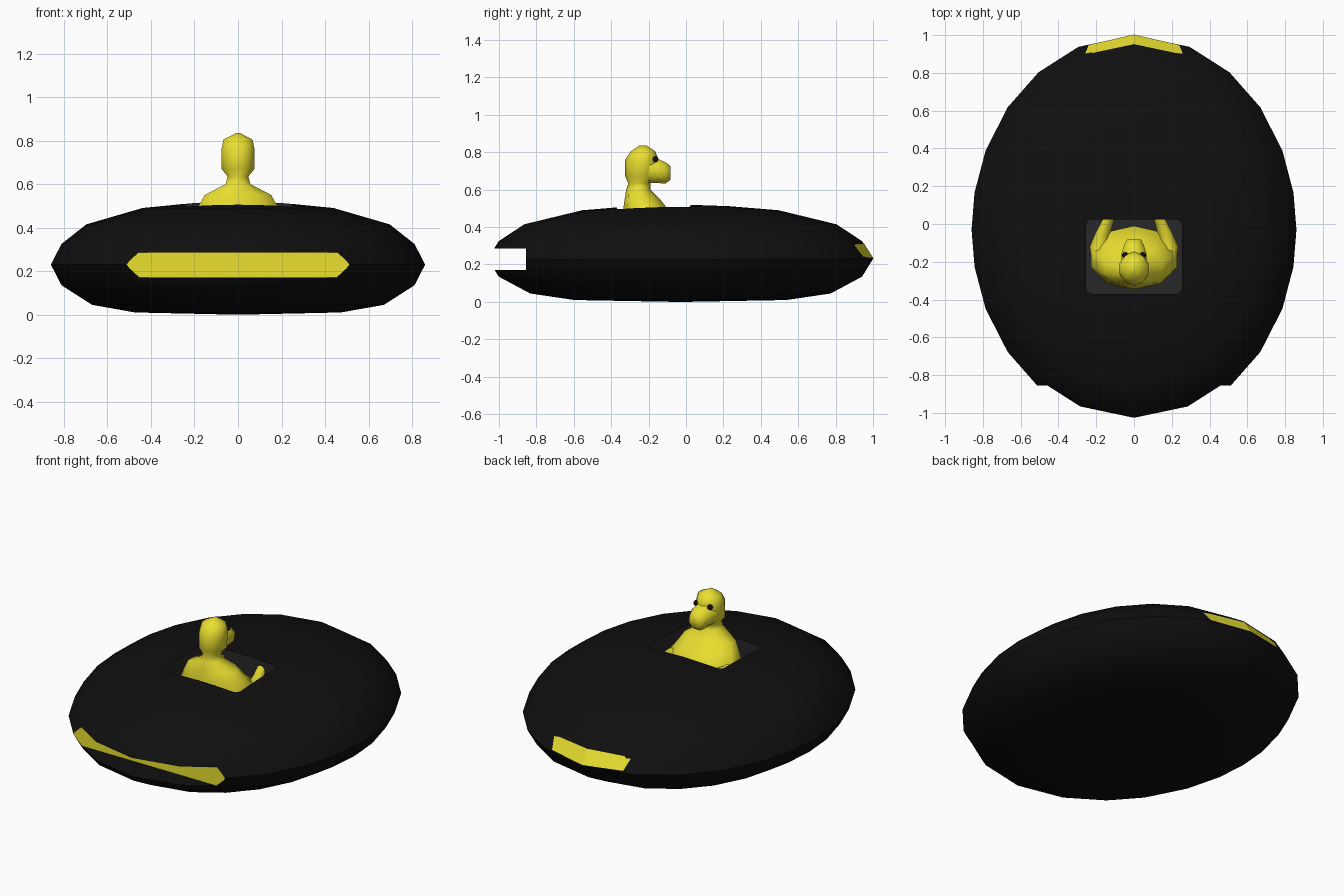
import bpy, bmesh
from math import sin, cos, radians, pi
from mathutils import Vector

if "Cube" in bpy.data.objects:
    bpy.data.objects.remove(bpy.data.objects["Cube"])


def material(name, rgb):
    m = bpy.data.materials.new(name)
    m.diffuse_color = (*rgb, 1)
    m.use_nodes = True
    m.node_tree.nodes["Principled BSDF"].inputs["Base Color"].default_value = m.diffuse_color
    return m


BLACK = material("black", (0.005, 0.005, 0.005))
GREY = material("dark_grey", (0.02, 0.02, 0.02))
YELLOW = material("yellow", (0.82, 0.74, 0.03))


def finish(name, bm, mat, angle=50):
    bmesh.ops.remove_doubles(bm, verts=bm.verts, dist=1e-4)
    bmesh.ops.recalc_face_normals(bm, faces=bm.faces)
    me = bpy.data.meshes.new(name)
    bm.to_mesh(me)
    bm.free()
    ob = bpy.data.objects.new(name, me)
    bpy.context.collection.objects.link(ob)
    me.materials.append(mat)
    bpy.ops.object.select_all(action='DESELECT')
    ob.select_set(True)
    bpy.context.view_layer.objects.active = ob
    if angle:
        bpy.ops.object.shade_smooth_by_angle(angle=radians(angle))
    return ob


def loft(name, rings, mat, angle=50):
    bm = bmesh.new()
    loops = [[bm.verts.new(p) for p in r] for r in rings]
    n = len(rings[0])
    for a, b in zip(loops, loops[1:]):
        for i in range(n):
            j = (i + 1) % n
            bm.faces.new((a[i], a[j], b[j], b[i]))
    bm.faces.new(loops[0])
    bm.faces.new(loops[-1])
    return finish(name, bm, mat, angle)


def box(name, lo, hi, mat, bevel, axis):
    # box whose edges along one axis are rounded
    bm = bmesh.new()
    bmesh.ops.create_cube(bm, size=1)
    for v in bm.verts:
        v.co = [(l + h) / 2 + c * (h - l) for l, h, c in zip(lo, hi, v.co)]
    edges = [e for e in bm.edges
             if abs((e.verts[0].co - e.verts[1].co).normalized()[axis]) > 0.9]
    bmesh.ops.bevel(bm, geom=edges, offset=bevel, segments=2, affect='EDGES', profile=0.5)
    return finish(name, bm, mat, 0)


# hull: squashed round body
quarter = [0, 11, 24, 39, 54, 70]
angles = quarter + [180 - a for a in [90] + quarter[:0:-1]]
angles += [a + 180 for a in angles]
profile = [(0.02, 0.0), (0.55, 0.01), (0.78, 0.045), (0.943, 0.135), (1, 0.23),
           (0.943, 0.325), (0.81, 0.415), (0.51, 0.49), (0.25, 0.512), (0.02, 0.52)]
hull = loft("hull", [[(0.86 * s * cos(radians(a)), -0.03 + 1.03 * s * sin(radians(a)), z)
                      for a in angles] for s, z in profile], BLACK, 0)

# cockpit opening and front slot
cutters = [box("cockpit_cutter", (-0.255, -0.37, 0.18), (0.255, 0.025, 0.8), GREY, 0.03, 2),
           box("slot_cutter", (-0.54, -1.3, 0.17), (0.54, -0.855, 0.285), YELLOW, 0.035, 1)]
for c in cutters:
    mod = hull.modifiers.new("cut", 'BOOLEAN')
    mod.operation = 'DIFFERENCE'
    mod.solver = 'EXACT'
    mod.material_mode = 'TRANSFER'
    mod.object = c
    bpy.context.view_layer.objects.active = hull
    bpy.ops.object.modifier_apply(modifier=mod.name)
for c in cutters:
    bpy.data.objects.remove(c)

# only the rear wall of the slot is yellow
names = [m.name if m else "" for m in hull.data.materials]
for p in hull.data.polygons:
    if names[p.material_index] == "yellow" and p.normal.y > -0.9:
        p.material_index = names.index("black")
bpy.ops.object.select_all(action='DESELECT')
hull.select_set(True)
bpy.context.view_layer.objects.active = hull
bpy.ops.object.shade_smooth_by_angle(angle=radians(40))

# rear lamp: flush patch on the hull
bm = bmesh.new()
top = [(-0.26, 0.897, 0.307), (0, 0.952, 0.312), (0.26, 0.897, 0.307)]
low = [(-0.24, 0.948, 0.24), (0, 1.003, 0.232), (0.24, 0.948, 0.24)]
t = [bm.verts.new(p) for p in top]
l = [bm.verts.new(p) for p in low]
for i in (0, 1):
    bm.faces.new((t[i], l[i], l[i + 1], t[i + 1]))
lamp = finish("rear_lamp", bm, YELLOW, 0)
for p in lamp.data.polygons:
    if p.normal.y < 0:
        p.flip()


def oval(z, rx, y0, y1, n=10):
    return [(rx * cos(2 * pi * i / n + pi / 2),
             (y0 + y1) / 2 + (y1 - y0) / 2 * sin(2 * pi * i / n + pi / 2), z) for i in range(n)]


# rider: torso, neck and head in one loft
loft("rider_body", [oval(*r) for r in [
    (0.18, 0.19, -0.35, -0.06), (0.30, 0.22, -0.35, -0.02), (0.42, 0.24, -0.345, -0.01),
    (0.50, 0.19, -0.335, -0.10), (0.55, 0.16, -0.328, -0.14), (0.60, 0.06, -0.32, -0.19),
    (0.635, 0.05, -0.308, -0.19), (0.67, 0.08, -0.325, -0.16), (0.76, 0.08, -0.325, -0.145),
    (0.805, 0.07, -0.295, -0.165), (0.835, 0.008, -0.25, -0.21)]], YELLOW, 60)

# snout
loft("rider_snout", [[(w * cos(pi * i / 4 + pi / 8), y, z + h * sin(pi * i / 4 + pi / 8))
                      for i in range(8)] for y, w, z, h in [
    (-0.24, 0.075, 0.70, 0.07), (-0.15, 0.07, 0.70, 0.07),
    (-0.11, 0.055, 0.69, 0.062), (-0.083, 0.04, 0.69, 0.04)]], YELLOW, 60)

for side, s in (("left", -1), ("right", 1)):
    # arms reaching forward into the cockpit
    path = [(0.17, -0.22, 0.42, 0.05), (0.185, -0.12, 0.41, 0.05),
            (0.165, -0.05, 0.42, 0.04), (0.13, 0.04, 0.46, 0.028)]
    loft(side + "_arm", [[(s * (x + r * cos(pi * i / 4)), y, z + r * sin(pi * i / 4))
                          for i in range(8)] for x, y, z, r in path], YELLOW, 60)
    # eyes
    bm = bmesh.new()
    bmesh.ops.create_uvsphere(bm, u_segments=10, v_segments=6, radius=0.016)
    bmesh.ops.translate(bm, verts=bm.verts, vec=Vector((s * 0.047, -0.165, 0.762)))
    finish(side + "_eye", bm, BLACK)
